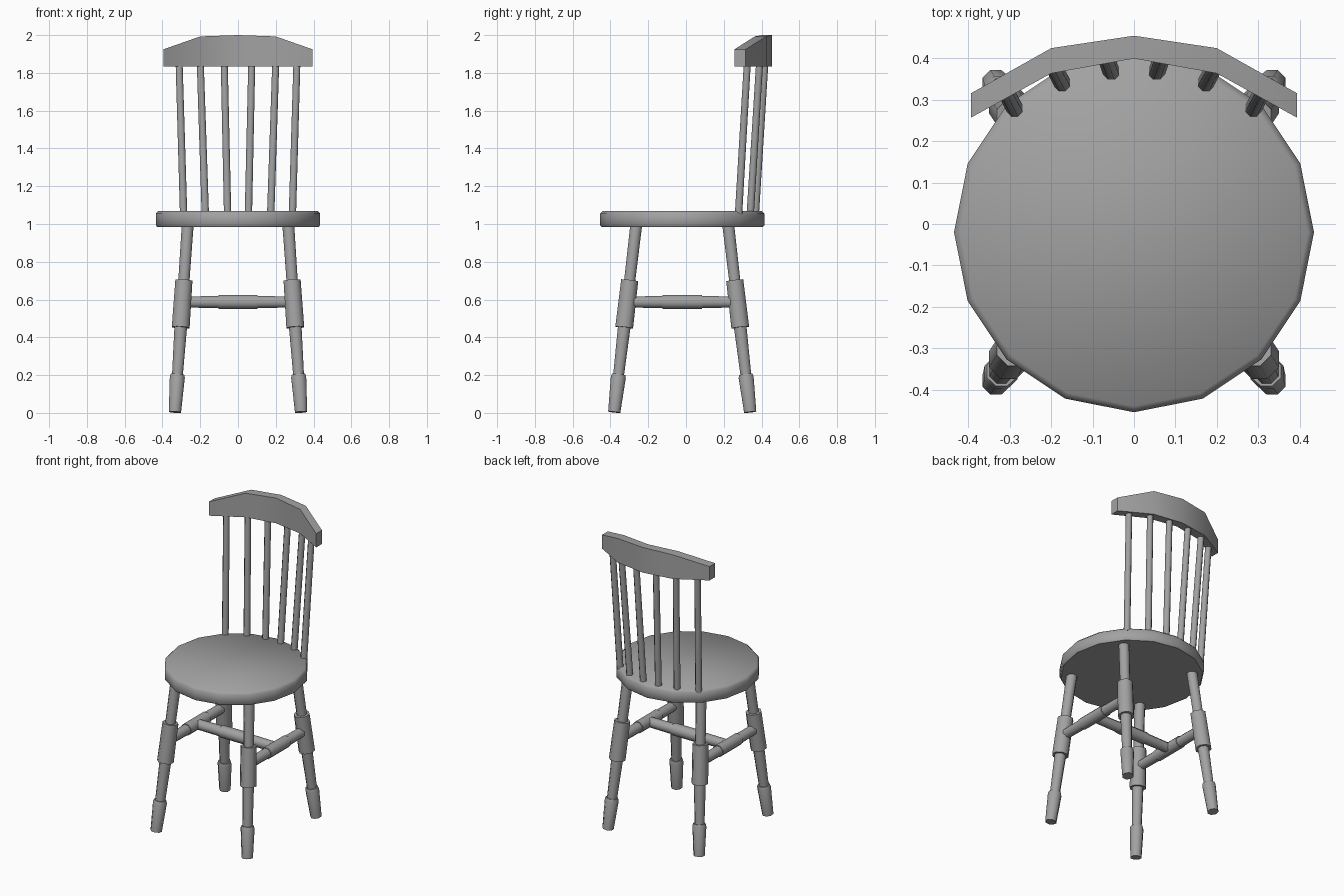
import bpy, bmesh, math
from mathutils import Vector, Matrix

if "Cube" in bpy.data.objects:
    bpy.data.objects.remove(bpy.data.objects["Cube"])

GREY = (0.36, 0.36, 0.36, 1)
wood = bpy.data.materials.new("grey_wood")
wood.use_nodes = True
wood.diffuse_color = GREY
shader = next(n for n in wood.node_tree.nodes if n.type == "BSDF_PRINCIPLED")
shader.inputs["Base Color"].default_value = GREY


def finish(name, bm):
    """Turn a bmesh into a smooth object with sharp hard edges."""
    bmesh.ops.recalc_face_normals(bm, faces=bm.faces)
    mesh = bpy.data.meshes.new(name)
    bm.to_mesh(mesh)
    bm.free()
    mesh.materials.append(wood)
    mesh.shade_smooth()
    mesh.set_sharp_from_angle(angle=math.radians(50))
    obj = bpy.data.objects.new(name, mesh)
    bpy.context.collection.objects.link(obj)
    return obj


def turned(name, start, end, profile, sides=8, twist=0.5):
    """Lathe a (fraction along, radius) profile between two points."""
    start, end = Vector(start), Vector(end)
    axis = end - start
    tilt = Vector((0, 0, 1)).rotation_difference(axis).to_matrix()
    bm = bmesh.new()
    rings = []
    for t, r in profile:
        ring = []
        for i in range(sides):
            a = math.tau * (i + twist) / sides
            offset = tilt @ Vector((r * math.cos(a), r * math.sin(a), 0))
            ring.append(bm.verts.new(start + axis * t + offset))
        rings.append(ring)
    for low, high in zip(rings, rings[1:]):
        for i in range(sides):
            j = (i + 1) % sides
            bm.faces.new((low[i], low[j], high[j], high[i]))
    bm.faces.new(rings[0][::-1])
    bm.faces.new(rings[-1])
    return finish(name, bm)


MID_Y = -0.02

# Round seat with softened rims
turned("seat", (0, MID_Y, 0.985), (0, MID_Y, 1.07),
       [(0, 0.428), (0.1, 0.435), (0.82, 0.435), (1, 0.42)], sides=16, twist=0)

# Four splayed legs with a collar and a thicker foot
LEG = [(0, 0.035), (0.185, 0.043), (0.2, 0.038), (0.2, 0.031), (0.45, 0.036),
       (0.45, 0.051), (0.70, 0.049), (0.70, 0.032), (1, 0.034)]
for sx, side in ((1, "left"), (-1, "right")):
    for sy, end in ((-1, "front"), (1, "back")):
        turned(f"{end}_{side}_leg",
               (sx * 0.334, MID_Y + sy * 0.36, 0.004),
               (sx * 0.266, MID_Y + sy * 0.243, 1.0), LEG)

# H-shaped stretchers, thicker in the middle
STRETCHER = [(0, 0.032), (0.32, 0.034), (0.32, 0.039), (0.68, 0.039),
             (0.68, 0.034), (1, 0.032)]
for sx, side in ((1, "left"), (-1, "right")):
    turned(f"{side}_stretcher", (sx * 0.294, MID_Y - 0.29, 0.587),
           (sx * 0.294, MID_Y + 0.29, 0.587), STRETCHER)
turned("cross_stretcher", (-0.29, MID_Y, 0.587), (0.29, MID_Y, 0.587), STRETCHER)

# Six back spindles fanning out towards the rail
SPINDLES = [((0.055, 0.367), (0.073, 0.418)),
            ((0.173, 0.340), (0.200, 0.390)),
            ((0.288, 0.278), (0.312, 0.325))]
for sx, side in ((1, "left"), (-1, "right")):
    for n, ((x0, y0), (x1, y1)) in enumerate(SPINDLES, 1):
        turned(f"{side}_spindle_{n}", (sx * x0, y0, 1.05), (sx * x1, y1, 1.86),
               [(0, 0.021), (1, 0.02)])

# Curved top rail: (x, inner y, outer y, top z) sections
bm = bmesh.new()
half = [(0.2, 0.364, 0.425, 1.993), (0.394, 0.257, 0.316, 1.925)]
stations = [(-x, a, b, z) for x, a, b, z in reversed(half)]
stations += [(0, 0.4, 0.455, 2.0)] + half
sections = [[bm.verts.new(p) for p in
             ((x, a, 1.833), (x, b, 1.833), (x, b, z), (x, a, z))]
            for x, a, b, z in stations]
for s, t in zip(sections, sections[1:]):
    for i in range(4):
        j = (i + 1) % 4
        bm.faces.new((s[i], s[j], t[j], t[i]))
bm.faces.new(sections[0])
bm.faces.new(sections[-1])
finish("top_rail", bm)
